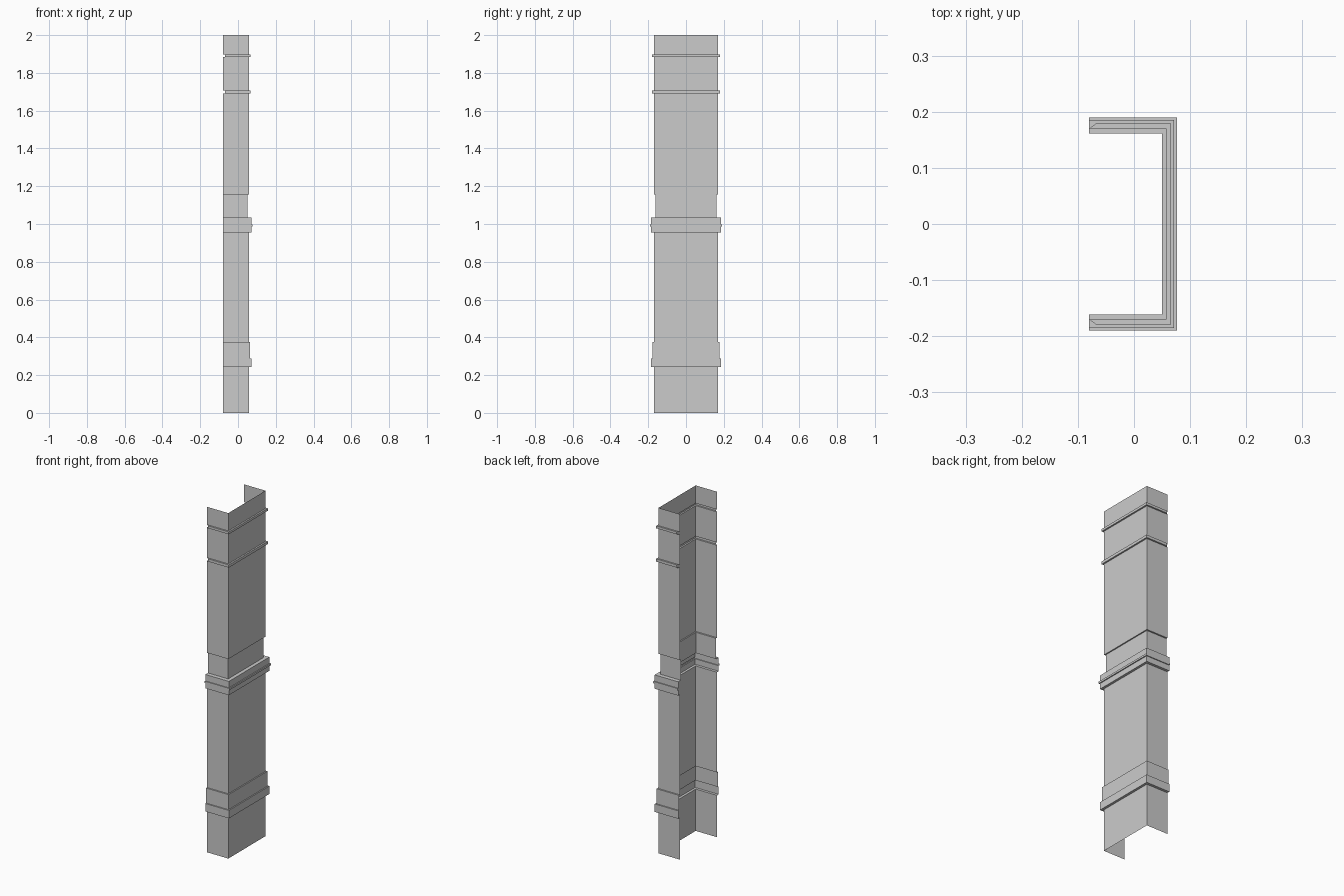
import bpy, bmesh

if "Cube" in bpy.data.objects:
    bpy.data.objects.remove(bpy.data.objects["Cube"])

BACK, RING_BACK = -0.08, -0.068

# Moulding profile from floor to top: height, face x, half width, back edge x
BODY = (0.057, 0.17, BACK)
NECK = (0.05, 0.161, BACK)
RING = (0.066, 0.179, RING_BACK)
STEP = (0.064, 0.178, BACK)
BAND = (0.071, 0.185, BACK)
BEAD = (0.077, 0.19, BACK)

# Each section is a straight run; changes between them become flat ledges
sections = [
    (0.0, 0.242, BODY),
    (0.242, 0.288, BAND),     # plinth moulding
    (0.288, 0.375, STEP),
    (0.375, 0.955, BODY),     # lower shaft
    (0.955, 0.987, BAND),     # middle band with thin bead
    (0.987, 0.998, BEAD),
    (0.998, 1.035, BAND),
    (1.035, 1.155, NECK),     # recessed neck
    (1.155, 1.690, BODY),     # upper shaft
    (1.690, 1.706, RING),
    (1.706, 1.883, BODY),
    (1.883, 1.897, RING),
    (1.897, 2.0, BODY),
]


def add_row(bm, z, shape):
    x, y, back = shape
    return [bm.verts.new(p) for p in
            ((back, -y, z), (x, -y, z), (x, y, z), (back, y, z))]


# Three-sided open shell, lofted through the profile
bm = bmesh.new()
rows = [add_row(bm, z, s) for z0, z1, s in sections for z in (z0, z1)]
for low, high in zip(rows, rows[1:]):
    for i in range(3):
        bm.faces.new((low[i], low[i + 1], high[i + 1], high[i]))

mesh = bpy.data.meshes.new("pilaster_shell")
bm.to_mesh(mesh)
bm.free()
shell = bpy.data.objects.new("pilaster_shell", mesh)
bpy.context.collection.objects.link(shell)
